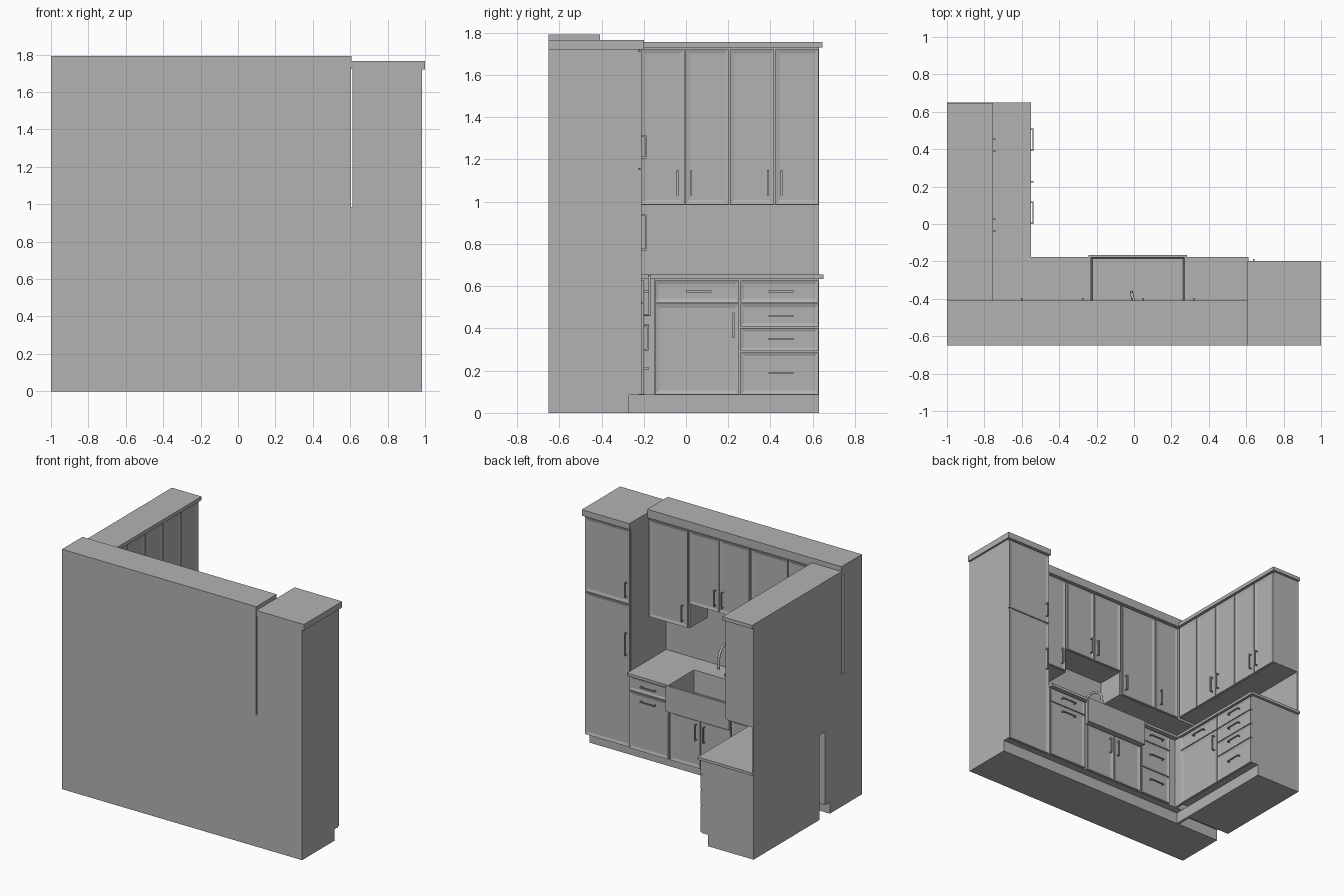
import bpy, bmesh, math
from mathutils import Vector

old = bpy.data.objects.get("Cube")
if old:
    bpy.data.objects.remove(old, do_unlink=True)

GREY = (0.45, 0.45, 0.45, 1)
mat = bpy.data.materials.new("plain grey")
mat.use_nodes = True
mat.diffuse_color = GREY
mat.node_tree.nodes["Principled BSDF"].inputs["Base Color"].default_value = GREY


def finish(name, bm):
    bmesh.ops.recalc_face_normals(bm, faces=bm.faces)
    me = bpy.data.meshes.new(name)
    bm.to_mesh(me)
    bm.free()
    me.materials.append(mat)
    ob = bpy.data.objects.new(name, me)
    bpy.context.collection.objects.link(ob)
    return ob


def cuboid(bm, x, y, z):
    vs = bmesh.ops.create_cube(bm, size=1)["verts"]
    for v in vs:
        v.co = Vector([(a + b) / 2 + c * (b - a) for (a, b), c in zip((x, y, z), v.co)])


def box(name, x, y, z):
    bm = bmesh.new()
    cuboid(bm, x, y, z)
    return finish(name, bm)


def prism(name, outline, z):
    bm = bmesh.new()
    face = bm.faces.new([bm.verts.new((x, y, z[0])) for x, y in outline])
    ext = bmesh.ops.extrude_face_region(bm, geom=[face])["geom"]
    for v in ext:
        if isinstance(v, bmesh.types.BMVert):
            v.co.z = z[1]
    return finish(name, bm)


def hollow(bm, normal, width, depth):
    """Inset the face pointing along normal and push it inward."""
    bm.normal_update()
    face = max(bm.faces, key=lambda f: f.normal.dot(normal))
    bmesh.ops.inset_region(bm, faces=[face], thickness=width)
    for v in face.verts:
        v.co -= normal * depth


def oriented(side, u, d, z):
    return (u, d, z) if side == "y" else (d, u, z)


def door(name, side, u, z, front, frame=0.03):
    """Recessed-panel front facing +x or +y."""
    g = 0.003
    bm = bmesh.new()
    cuboid(bm, *oriented(side, (u[0] + g, u[1] - g), (front - 0.015, front), (z[0] + g, z[1] - g)))
    hollow(bm, Vector(oriented(side, 0, 1, 0)), frame, 0.006)
    finish(name, bm)


def handle(name, side, u, z, front, upright=True, length=0.12):
    """Square bar pull on two posts."""
    r, out = 0.004, 0.024
    bm = bmesh.new()
    h = length / 2
    bar = (front + out - 2 * r, front + out)
    if upright:
        cuboid(bm, *oriented(side, (u - r, u + r), bar, (z - h, z + h)))
    else:
        cuboid(bm, *oriented(side, (u - h, u + h), bar, (z - r, z + r)))
    for s in (-1, 1):
        c = s * (h - r)
        pu, pz = (u, z + c) if upright else (u + c, z)
        cuboid(bm, *oriented(side, (pu - r, pu + r), (front, bar[0]), (pz - r, pz + r)))
    finish(name, bm)


KICK, BASE_TOP, TOP = 0.085, 0.635, 0.655
UP, UP_TOP, SINK_UP = 0.985, 1.73, 1.17
BACK, LEFT, END = -0.65, -1.0, 0.63
BF, AF = -0.20, -0.56        # base fronts: back run, side run
UBF, UAF = -0.42, -0.765     # upper fronts: back run, side run
T = 0.015

# Tall pantry
box("pantry_body", (0.612, 0.985), (BACK, -0.225), (KICK, 1.72))
box("pantry_kick", (0.612, 0.985), (BACK, -0.27), (0, KICK))
box("pantry_crown", (0.607, 1.0), (BACK, -0.198), (1.72, 1.765))
for name, z, hz in (("lower", (KICK, 1.155), 0.855), ("upper", (1.155, 1.715), 1.26)):
    door("pantry_door_" + name, "y", (0.612, 0.985), z, -0.21)
    handle("pantry_handle_" + name, "y", 0.64, hz, -0.21, True, 0.17 if name == "lower" else 0.11)

# Base cabinets, back run
box("back_kick", (LEFT, 0.612), (BACK, -0.27), (0, KICK))
box("back_base_right", (0.27, 0.612), (BACK, BF - T), (KICK, BASE_TOP))
box("sink_base", (-0.23, 0.27), (BACK, BF - T), (KICK, 0.46))
box("sink_base_back", (-0.23, 0.27), (BACK, -0.48), (0.46, BASE_TOP))
box("back_base_left", (LEFT, -0.23), (BACK, BF - T), (KICK, BASE_TOP))

door("pullout_drawer", "y", (0.285, 0.61), (0.52, 0.63), BF, 0.025)
door("pullout_front", "y", (0.285, 0.61), (KICK, 0.52), BF)
for z in (0.575, 0.465):
    handle("pullout_handle", "y", 0.447, z, BF, False)
for a, b, h in ((-0.23, 0.02, -0.015), (0.02, 0.27, 0.055)):
    door("sink_door", "y", (a, b), (KICK, 0.455), BF)
    handle("sink_door_handle", "y", h, 0.355, BF)
for z0, z1, h in ((KICK, 0.30, 0.21), (0.30, 0.52, 0.415), (0.52, 0.63, 0.575)):
    door("corner_drawer", "y", (-0.5, -0.235), (z0, z1), BF, 0.025)
    handle("corner_drawer_handle", "y", -0.37, h, BF, False)

# Base cabinets, side run with a corner filler
box("side_base", (LEFT, AF - T), (-0.15, END), (KICK, BASE_TOP))
box("side_kick", (LEFT, -0.625), (-0.15, END), (0, KICK))
box("corner_kick", (-0.645, -0.625), (-0.27, -0.15), (0, KICK))
box("corner_filler", (AF - 0.02, AF - 0.002), (BF - T, -0.15), (KICK, BASE_TOP))
door("side_drawer", "x", (-0.15, 0.255), (0.52, 0.63), AF, 0.025)
handle("side_drawer_handle", "x", 0.06, 0.575, AF, False)
door("side_door", "x", (-0.15, 0.255), (KICK, 0.52), AF)
handle("side_door_handle", "x", 0.225, 0.415, AF)
for z0, z1, h in ((KICK, 0.29, 0.187), (0.29, 0.405, 0.35), (0.405, 0.52, 0.46), (0.52, 0.63, 0.575)):
    door("stack_drawer", "x", (0.255, END), (z0, z1), AF, 0.025)
    handle("stack_drawer_handle", "x", 0.45, h, AF, False)

# Countertop with a notch for the sink, and splash panels
prism("countertop", [(LEFT, BACK), (0.612, BACK), (0.612, -0.177), (0.27, -0.177), (0.27, -0.48),
                     (-0.23, -0.48), (-0.23, -0.177), (-0.55, -0.177), (-0.55, 0.65), (LEFT, 0.65)],
      (BASE_TOP, TOP))
box("back_splash", (LEFT, 0.612), (BACK, BACK + 0.01), (TOP, UP))
box("side_splash", (LEFT, LEFT + 0.01), (BACK, END), (TOP, UP))
box("sink_upper_splash", (-0.23, 0.27), (BACK, BACK + 0.01), (UP, SINK_UP))

# Apron sink with drain
bm = bmesh.new()
cuboid(bm, (-0.23, 0.27), (-0.48, -0.177), (0.46, 0.652))
hollow(bm, Vector((0, 0, 1)), 0.01, 0.16)
finish("sink_basin", bm)
box("sink_apron", (-0.242, 0.284), (-0.18, -0.165), (0.46, 0.654))
bm = bmesh.new()
bmesh.ops.create_cone(bm, cap_ends=True, segments=24, radius1=0.035, radius2=0.035, depth=0.006)
bmesh.ops.translate(bm, verts=bm.verts, vec=(-0.11, -0.325, 0.495))
finish("sink_drain", bm)

# Gooseneck faucet
curve = bpy.data.curves.new("faucet", "CURVE")
curve.dimensions = "3D"
curve.bevel_depth = 0.009
curve.bevel_resolution = 3
curve.use_fill_caps = True
r, arch = 0.08, 0.84
path = [(-0.53, TOP)] + [(-0.45 - r * math.cos(math.pi * i / 14), arch + r * math.sin(math.pi * i / 14))
                         for i in range(15)] + [(-0.365, 0.78)]
line = curve.splines.new("POLY")
line.points.add(len(path) - 1)
for p, (y, z) in zip(line.points, path):
    p.co = (0.02 - 0.2 * (y + 0.53), y, z, 1)
curve.materials.append(mat)
faucet = bpy.data.objects.new("faucet", curve)
bpy.context.collection.objects.link(faucet)
box("faucet_base", (0.0, 0.04), (-0.55, -0.51), (TOP, 0.675))

# Upper cabinets, back run
for name, x, z in (("right", (0.27, 0.604), UP), ("sink", (-0.23, 0.27), SINK_UP), ("left", (LEFT, -0.23), UP)):
    box("back_upper_" + name, x, (BACK, UBF - T), (z, UP_TOP))
box("back_crown", (LEFT, 0.606), (BACK, -0.408), (UP_TOP, 1.793))
for a, b, z, h in ((0.28, 0.604, UP, 0.32), (0.02, 0.27, SINK_UP, 0.05), (-0.23, 0.02, SINK_UP, -0.01),
                   (-0.55, -0.24, UP, -0.275), (-0.765, -0.55, UP, -0.6)):
    door("back_upper_door", "y", (a, b), (z, 1.72), UBF)
    handle("back_upper_handle", "y", h, z + 0.105, UBF)

# Upper cabinets, side run
box("side_upper", (LEFT, UAF - T), (-0.412, END), (UP, UP_TOP))
box("side_crown", (LEFT, -0.755), (-0.408, 0.647), (UP_TOP, 1.757))
cuts = (-0.412, -0.215, -0.005, 0.205, 0.42, END)
for i, (a, b) in enumerate(zip(cuts, cuts[1:])):
    door("side_upper_door", "x", (a, b), (UP, 1.725), UAF)
for h in (-0.04, 0.025, 0.388, 0.452):
    handle("side_upper_handle", "x", h, 1.09, UAF)
